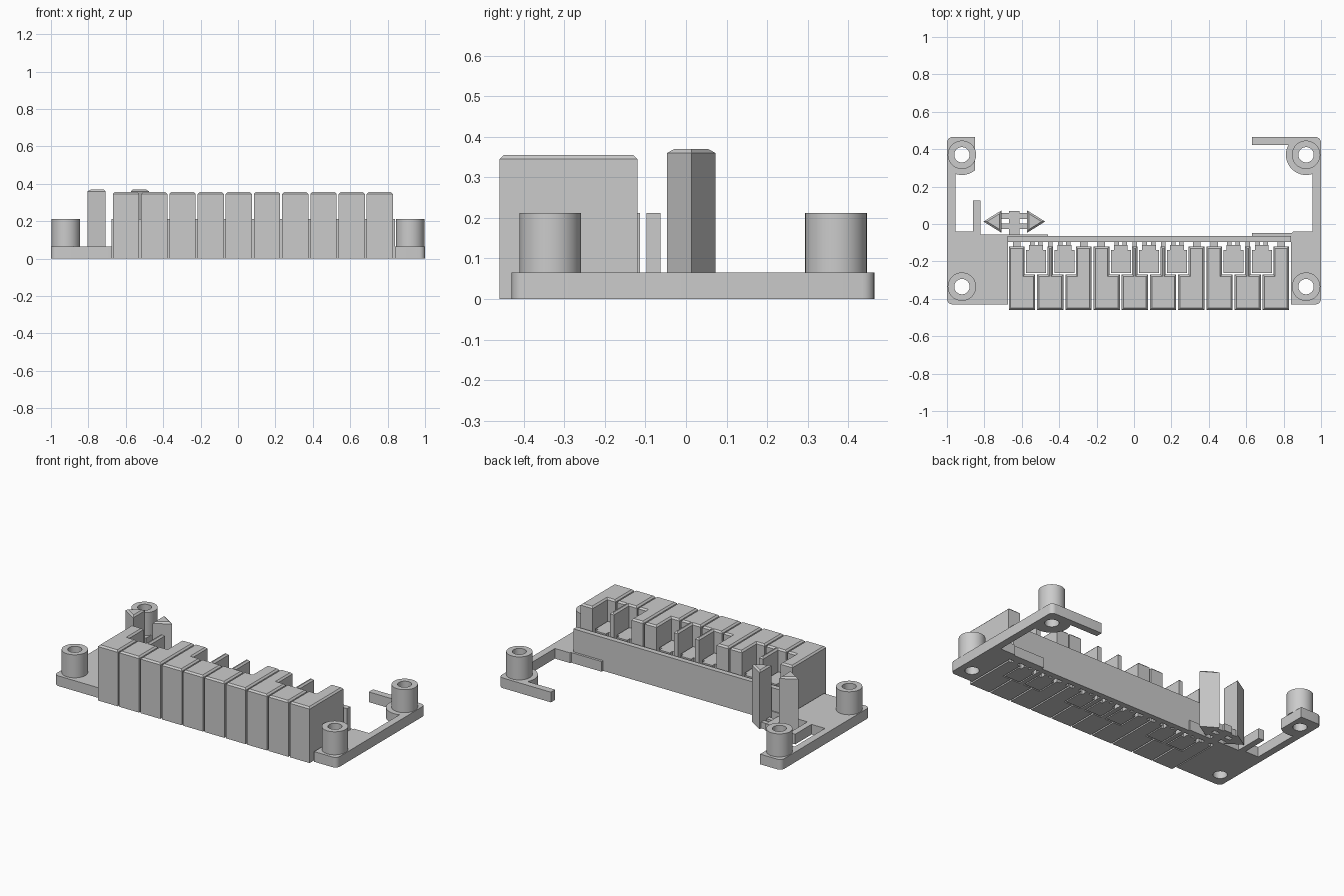
import bpy, bmesh, math

if "Cube" in bpy.data.objects:
    bpy.data.objects.remove(bpy.data.objects["Cube"])

gray = bpy.data.materials.new("plain gray")
gray.diffuse_color = (0.6, 0.6, 0.6, 1)
gray.use_nodes = True
gray.node_tree.nodes["Principled BSDF"].inputs["Base Color"].default_value = gray.diffuse_color

BASE, WALL, KEY = 0.065, 0.212, 0.355


def prism(name, pts, z0, z1, chamfer=0.0):
    """Extrude a counter-clockwise outline, optionally chamfering the top rim."""
    bm = bmesh.new()
    f = bm.faces.new([bm.verts.new((x, y, z0)) for x, y in pts])
    r = bmesh.ops.extrude_face_region(bm, geom=[f])
    top = [v for v in r["geom"] if isinstance(v, bmesh.types.BMVert)]
    for v in top:
        v.co.z = z1 - chamfer
    bmesh.ops.recalc_face_normals(bm, faces=bm.faces[:])
    if chamfer:
        cap = [g for g in r["geom"] if isinstance(g, bmesh.types.BMFace)]
        bmesh.ops.inset_region(bm, faces=cap, thickness=chamfer, use_even_offset=True)
        for v in {v for g in cap for v in g.verts}:
            v.co.z = z1
    me = bpy.data.meshes.new(name)
    bm.to_mesh(me)
    bm.free()
    me.materials.append(gray)
    ob = bpy.data.objects.new(name, me)
    bpy.context.collection.objects.link(ob)
    return ob


def box(name, x0, x1, y0, y1, z0, z1, chamfer=0.0):
    return prism(name, [(x0, y0), (x1, y0), (x1, y1), (x0, y1)], z0, z1, chamfer)


def arc(cx, cy, r, a0, a1, n):
    return [(cx + r * math.cos(math.radians(a0 + (a1 - a0) * i / n)),
             cy + r * math.sin(math.radians(a0 + (a1 - a0) * i / n))) for i in range(n + 1)]


def circle(cx, cy, r, n=40):
    return arc(cx, cy, r, 0, 360, n)[:-1]


def smooth(ob):
    bpy.ops.object.select_all(action='DESELECT')
    ob.select_set(True)
    bpy.context.view_layer.objects.active = ob
    bpy.ops.object.shade_smooth_by_angle(angle=math.radians(30))


# Side plates of the frame, with rounded outer corners and screw rings
R = 0.03
left = (arc(-1 + R, -0.43 + R, R, 180, 270, 5)
        + [(-0.675, -0.43), (-0.675, -0.055), (-0.82, -0.055), (-0.82, 0.125),
           (-0.86, 0.125), (-0.86, -0.04), (-0.955, -0.04)]
        + arc(-0.92, 0.37, 0.108, 251, 310, 8)
        + [(-0.85, 0.465)] + arc(-1 + R, 0.465 - R, R, 90, 180, 5))
right = ([(0.84, -0.43)] + arc(1 - R, -0.43 + R, R, 270, 360, 5)
         + arc(1 - R, 0.465 - R, R, 0, 90, 5)
         + [(0.63, 0.465), (0.63, 0.422)]
         + arc(0.92, 0.37, 0.108, 151, 289, 16)
         + [(0.955, -0.04), (0.85, -0.04), (0.84, -0.055)])
plates = [prism("left_plate", left, 0, BASE), prism("right_plate", right, 0, BASE)]

# Screw posts, bored through together with the plates
for i, plate in enumerate(plates):
    x = (-0.92, 0.92)[i]
    for y in (-0.335, 0.37):
        post = prism("screw_post", circle(x, y, 0.076), BASE - 0.002, WALL)
        cutter = prism("hole_cutter", circle(x, y, 0.041), -0.1, 0.4)
        cutter.hide_render = True
        cutter.hide_set(True)
        for ob in (plate, post):
            m = ob.modifiers.new("hole", 'BOOLEAN')
            m.operation, m.solver, m.object = 'DIFFERENCE', 'EXACT', cutter
        smooth(post)
    smooth(plate)

# Back wall behind the keys and low ledges along it
box("back_wall", -0.675, 0.84, -0.097, -0.063, 0, WALL)
box("left_ledge", -0.70, -0.46, -0.065, -0.055, 0, BASE)
box("right_ledge", 0.63, 0.85, -0.065, -0.048, 0, BASE)

# Wide keys, notched at the back where a short key sits
PITCH, X0, GAP, HALF = 0.1508, -0.674, 0.005, 0.0614
Y0, YN, Y1 = -0.46, -0.27, -0.12
notches = {1, 2, 4, 5, 6, 8, 9}
for k in range(10):
    a, b = X0 + k * PITCH, X0 + (k + 1) * PITCH
    pts = [(a + GAP, Y0), (b - GAP, Y0)]
    bl, br = a + GAP, b - GAP
    if k + 1 in notches:
        br = b - HALF
        pts += [(b - GAP, YN), (br, YN)]
    pts += [(br, Y1)]
    if k in notches:
        bl = a + HALF
        pts += [(bl, Y1), (bl, YN), (a + GAP, YN)]
    else:
        pts += [(bl, Y1)]
    prism("wide_key", pts, 0, KEY, 0.01)
    # thin hinge strip to the wall
    c, w = (bl + br) / 2, min(0.02, (br - bl) / 2 - 0.002)
    box("wide_key_hinge", c - w, c + w, Y1 - 0.01, -0.09, 0, 0.03)

# Short key stems inside the notches
for k in sorted(notches):
    c = X0 + k * PITCH
    w, n = 0.0535, 0.037
    prism("short_key_stem",
          [(c - w, -0.262), (c + w, -0.262), (c + w, -0.14), (c + n, -0.14),
           (c + n, -0.113), (c - n, -0.113), (c - n, -0.14), (c - w, -0.14)], 0, WALL)
    for s in (-1, 1):
        box("short_key_hinge", c + s * 0.022 - 0.012, c + s * 0.022 + 0.012,
            -0.12, -0.09, 0, 0.03)

# Pair of pointed buttons joined by low bars
CX, CY = -0.64, 0.013
prism("left_button", [(CX - 0.165, CY), (CX - 0.068, CY - 0.06), (CX - 0.068, CY + 0.06)],
      0, 0.37, 0.01)
prism("right_button", [(CX + 0.165, CY), (CX + 0.068, CY + 0.06), (CX + 0.068, CY - 0.06)],
      0, 0.37, 0.01)
for y in (CY - 0.025, CY + 0.03):
    box("button_bar", CX - 0.075, CX + 0.075, y - 0.015, y + 0.015, 0, 0.04)
box("button_stem", CX - 0.027, CX + 0.027, -0.065, 0.07, 0, 0.045)
